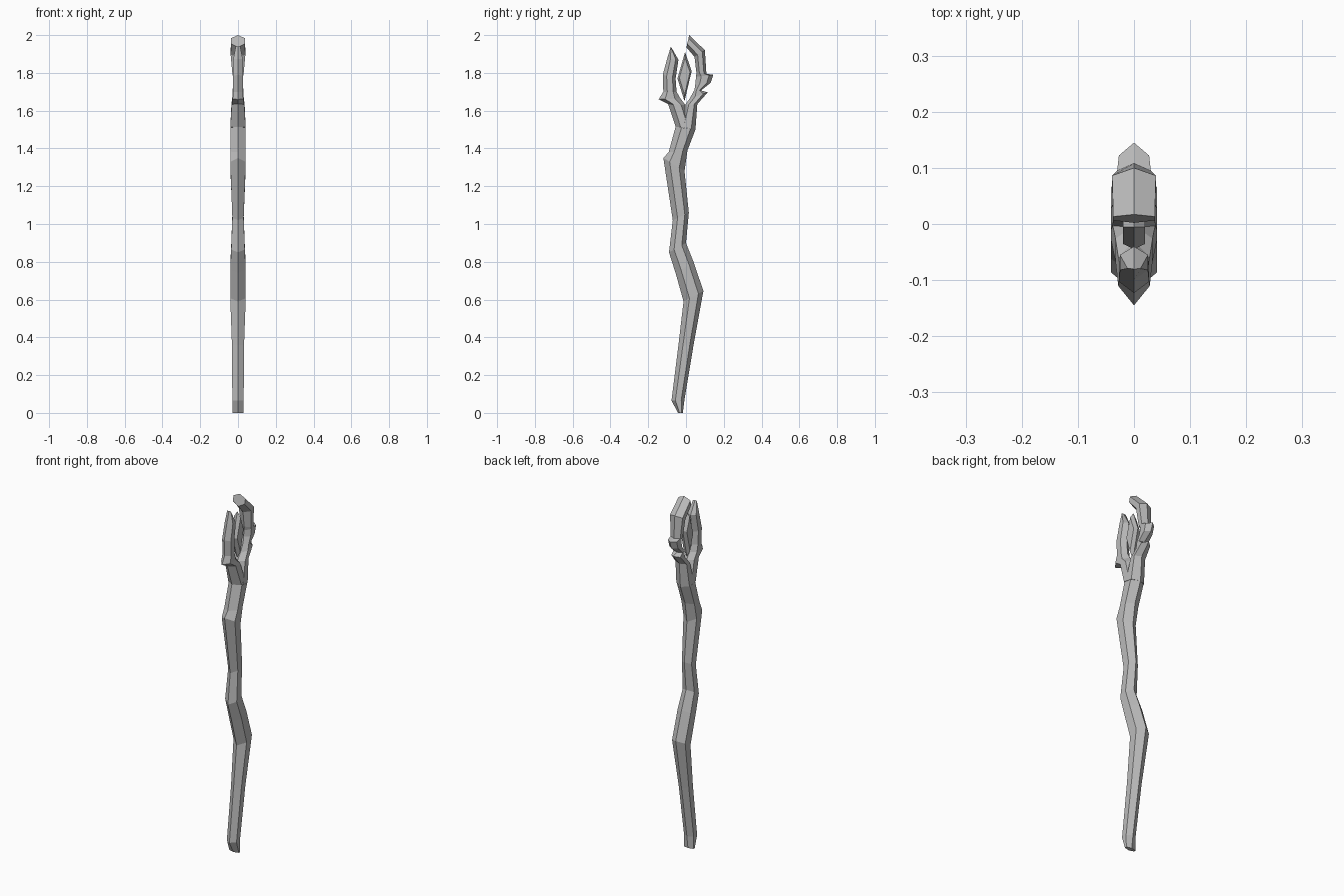
import bpy, bmesh

cube = bpy.data.objects.get("Cube")
if cube:
    bpy.data.objects.remove(cube, do_unlink=True)

grey = bpy.data.materials.new("plain grey")
grey.use_nodes = True
grey.diffuse_color = (0.5, 0.5, 0.5, 1)
grey.node_tree.nodes["Principled BSDF"].inputs["Base Color"].default_value = (0.5, 0.5, 0.5, 1)


def finish(name, bm):
    bmesh.ops.remove_doubles(bm, verts=bm.verts[:], dist=0.0005)
    bmesh.ops.recalc_face_normals(bm, faces=bm.faces[:])
    mesh = bpy.data.meshes.new(name)
    bm.to_mesh(mesh)
    bm.free()
    mesh.materials.append(grey)
    obj = bpy.data.objects.new(name, mesh)
    bpy.context.collection.objects.link(obj)
    return obj


def bridge(bm, a, b):
    n = len(a)
    for i in range(n):
        j = (i + 1) % n
        bm.faces.new((a[i], a[j], b[j], b[i]))


def carved_limb(name, stations):
    """Loft six-sided rings; each station is front y, z, back y, z, half width."""
    bm = bmesh.new()
    rings = []
    for fy, fz, by, bz, w in stations:
        ring = []
        for x, t in ((0, 0), (w, 0.3), (w, 0.75), (0, 1), (-w, 0.75), (-w, 0.3)):
            ring.append(bm.verts.new((x, fy + (by - fy) * t, fz + (bz - fz) * t)))
        rings.append(ring)
    for a, b in zip(rings, rings[1:]):
        bridge(bm, a, b)
    bm.faces.new(rings[0])
    bm.faces.new(rings[-1])
    return finish(name, bm)


# Crooked shaft
carved_limb("shaft", [
    (-.042, 0, -.017, 0, .03),
    (-.077, .065, -.008, .07, .03),
    (-.04, .36, .04, .36, .032),
    (-.013, .59, .092, .645, .041),
    (-.055, .74, .04, .80, .041),
    (-.09, .85, 0, .90, .036),
    (-.07, 1.02, .015, 1.06, .03),
    (-.12, 1.35, -.008, 1.28, .041),
    (-.092, 1.38, .008, 1.39, .041),
    (-.055, 1.515, .05, 1.50, .041),
])

# Front prong of the fork, with its small spur
carved_limb("front_prong", [
    (-.055, 1.515, .035, 1.505, .041),
    (-.095, 1.635, -.003, 1.63, .033),
    (-.145, 1.66, -.03, 1.665, .028),
    (-.12, 1.70, -.05, 1.70, .027),
    (-.123, 1.79, -.055, 1.77, .027),
    (-.1, 1.875, -.04, 1.87, .025),
    (-.08, 1.94, -.078, 1.935, .012),
])

# Back prong of the fork, with two spurs and a hooked tip
carved_limb("back_prong", [
    (-.04, 1.515, .05, 1.50, .041),
    (-.005, 1.63, .06, 1.635, .035),
    (.02, 1.665, .115, 1.697, .028),
    (.045, 1.71, .08, 1.707, .028),
    (.05, 1.745, .13, 1.747, .027),
    (.053, 1.78, .145, 1.79, .027),
    (.055, 1.80, .108, 1.795, .03),
    (.045, 1.885, .1, 1.92, .039),
    (.002, 1.935, .017, 2.0, .037),
])

# Floating faceted crystal: a diamond rim with a raised face on each side
bm = bmesh.new()
outline = [(-.005, 1.91), (-.045, 1.77), (-.008, 1.65), (.03, 1.81)]
centre_y, centre_z = -.006, 1.785
loops = []
for x, scale in ((-.02, .75), (0, 1), (.02, .75)):
    loops.append([bm.verts.new((x, centre_y + (y - centre_y) * scale,
                                centre_z + (z - centre_z) * scale)) for y, z in outline])
bridge(bm, loops[0], loops[1])
bridge(bm, loops[1], loops[2])
bm.faces.new(loops[0])
bm.faces.new(loops[2])
finish("crystal", bm)
